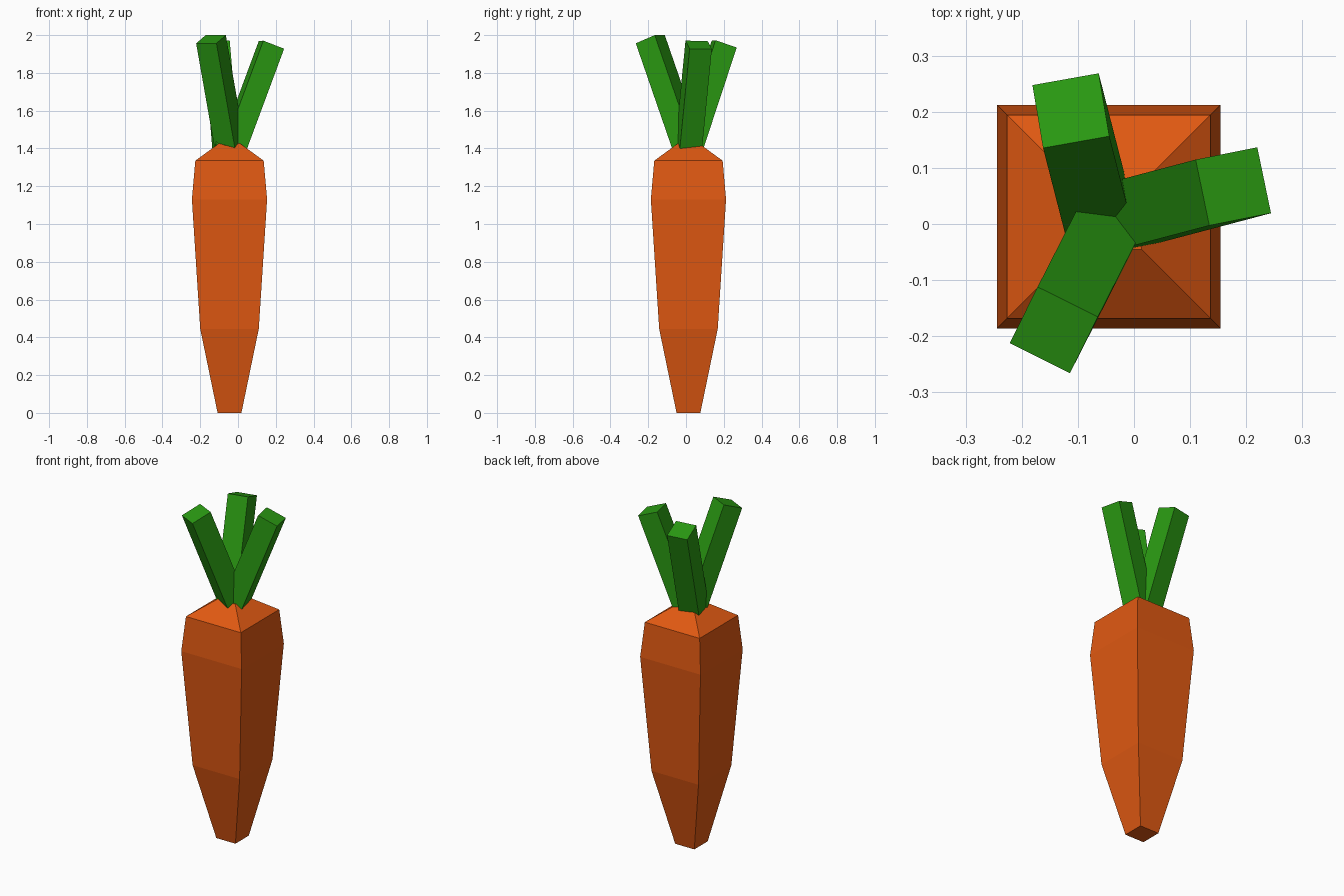
import bpy
from math import sin, cos, radians
from mathutils import Vector

if "Cube" in bpy.data.objects:
    bpy.data.objects.remove(bpy.data.objects["Cube"])


def material(name, rgb):
    m = bpy.data.materials.new(name)
    m.diffuse_color = (*rgb, 1)
    m.use_nodes = True
    m.node_tree.nodes["Principled BSDF"].inputs["Base Color"].default_value = m.diffuse_color
    return m


def loft(name, rings, mat):
    """Skin a stack of four-cornered rings and cap both ends."""
    verts = [p for ring in rings for p in ring]
    faces = [(3, 2, 1, 0), tuple(len(verts) - 4 + i for i in range(4))]
    for r in range(len(rings) - 1):
        for i in range(4):
            j = (i + 1) % 4
            faces.append((4 * r + i, 4 * r + j, 4 * r + 4 + j, 4 * r + 4 + i))
    mesh = bpy.data.meshes.new(name)
    mesh.from_pydata(verts, [], faces)
    mesh.materials.append(mat)
    obj = bpy.data.objects.new(name, mesh)
    bpy.context.collection.objects.link(obj)
    return obj


def square(centre, u, v):
    return [centre - u - v, centre + u - v, centre + u + v, centre - u + v]


orange = material("orange", (0.75, 0.1, 0.006))
green = material("green", (0.023, 0.32, 0.006))

# Root: square profile as (height, half width)
profile = [(0, 0.063), (0.445, 0.155), (1.13, 0.199), (1.335, 0.181), (1.425, 0.058)]
loft("carrot_root",
     [square(Vector((-0.045, 0.013, z)), Vector((h, 0, 0)), Vector((0, h, 0)))
      for z, h in profile], orange)


# Stalks: square bars leaning outwards, with caps square to the bar
def stalk(name, top, lean_heading, cap_heading, tilt, length=0.6, half=0.06):
    a, c, t = map(radians, (lean_heading, cap_heading, tilt))
    axis = Vector((cos(a) * sin(t), sin(a) * sin(t), cos(t)))
    u = Vector((cos(c), sin(c), 0))
    u.z = -u.dot(axis) / axis.z
    u.normalize()
    v = axis.cross(u)
    top = Vector(top)
    loft(name, [square(p, u * half, v * half) for p in (top - axis * length, top)], green)


stalk("right_stalk", (0.177, 0.067, 1.948), 14.8, 11.3, 21)
stalk("back_stalk", (-0.1125, 0.202, 1.952), 104.4, 99.6, 18.8)
stalk("front_stalk", (-0.143, -0.189, 1.978), 243, 243.6, 21.2)
